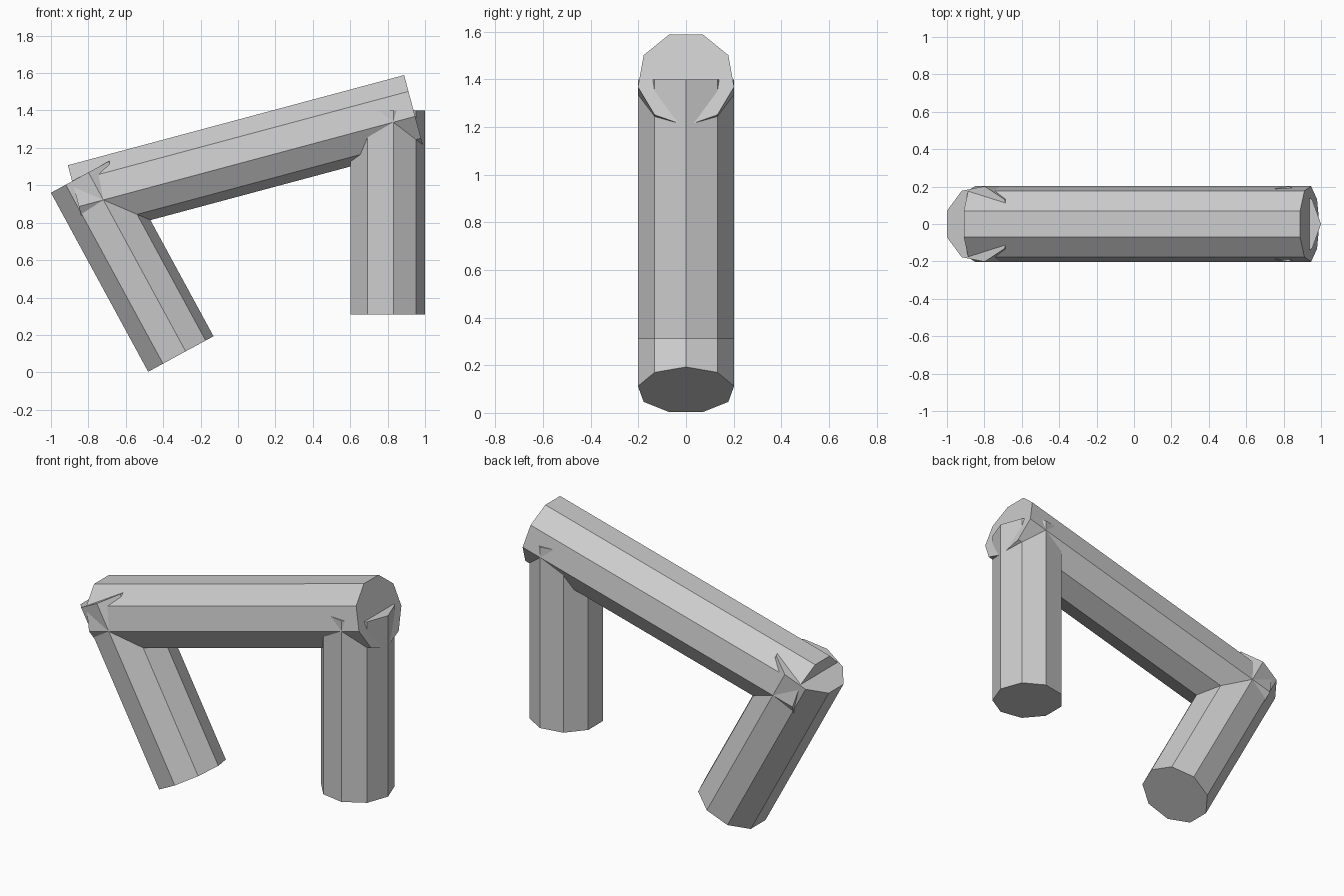
import bpy, bmesh, math
from mathutils import Vector

if "Cube" in bpy.data.objects:
    bpy.data.objects.remove(bpy.data.objects["Cube"])

SIDES, RADIUS = 9, 0.205


def log(name, start, end, flat_dir):
    """Nine-sided capped log between two points; one flat side faces flat_dir."""
    a, b = Vector(start), Vector(end)
    axis = (b - a).normalized()
    u = Vector(flat_dir)
    u = (u - axis * u.dot(axis)).normalized()
    v = axis.cross(u)
    bm = bmesh.new()
    rings = []
    for p in (a, b):
        ring = []
        for i in range(SIDES):
            t = 2 * math.pi * (i + 0.5) / SIDES
            ring.append(bm.verts.new(p + RADIUS * (u * math.cos(t) + v * math.sin(t))))
        rings.append(ring)
    for i in range(SIDES):
        j = (i + 1) % SIDES
        bm.faces.new((rings[0][i], rings[0][j], rings[1][j], rings[1][i]))
    bm.faces.new(rings[0][::-1])
    bm.faces.new(rings[1])
    bmesh.ops.recalc_face_normals(bm, faces=bm.faces)
    mesh = bpy.data.meshes.new(name)
    bm.to_mesh(mesh)
    bm.free()
    ob = bpy.data.objects.new(name, mesh)
    bpy.context.collection.objects.link(ob)
    return ob


# sloping cross beam, flat side up
log("cross_beam", (-0.86, 0, 0.921), (0.938, 0, 1.403), (0, 0, 1))
# upright post on the right, flat side facing left
log("upright_post", (0.795, 0, 0.31), (0.795, 0, 1.40), (-1, 0, 0))
# leaning leg on the left, flat side facing left
log("leaning_leg", (-0.311, 0, 0.095), (-0.831, 0, 1.052), (-1, 0, 0))
